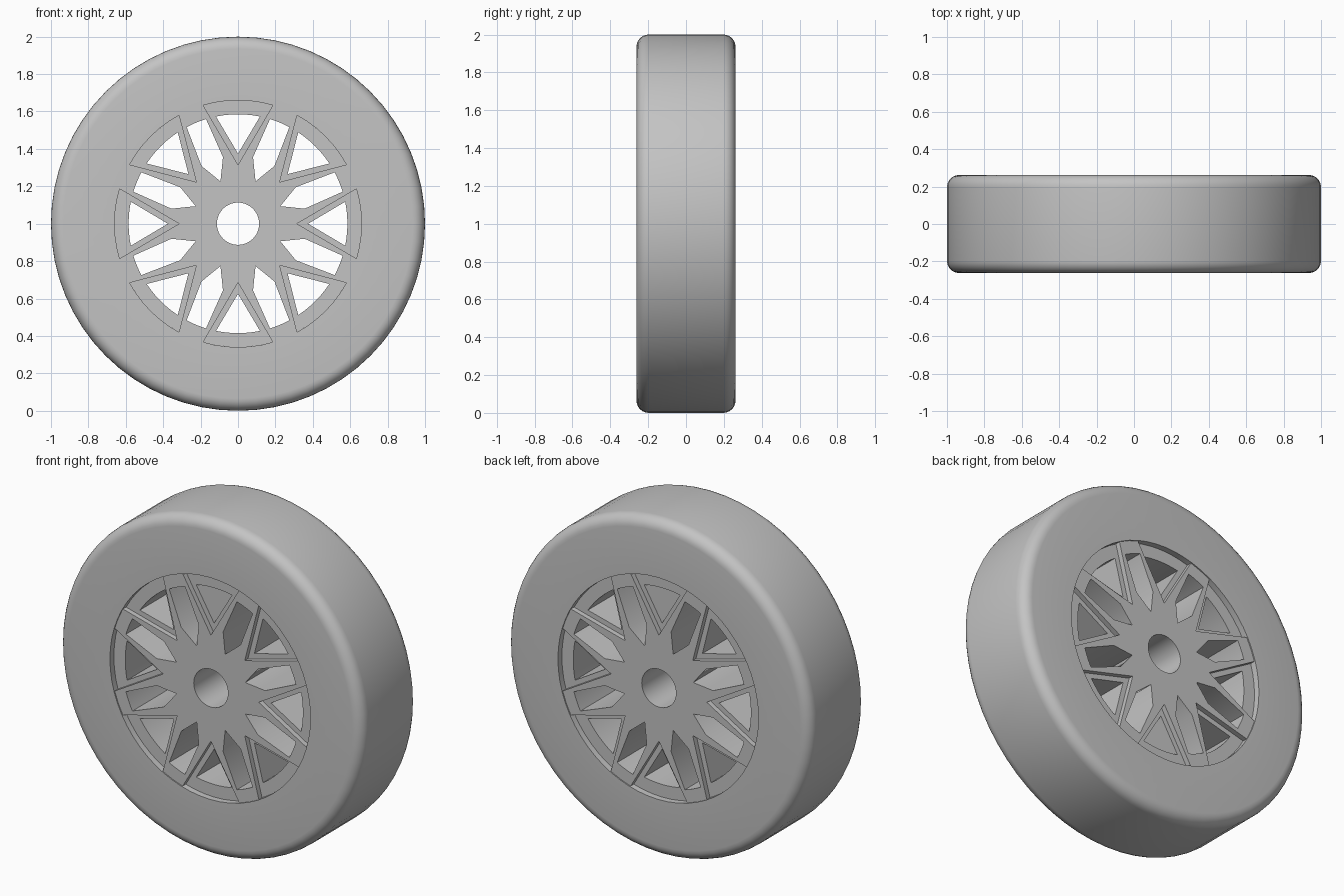
import bpy, bmesh, math
from math import sin, cos, pi, radians

cube = bpy.data.objects.get("Cube")
if cube:
    bpy.data.objects.remove(cube, do_unlink=True)

grey = bpy.data.materials.new("plain_grey")
grey.use_nodes = True
grey.diffuse_color = (0.55, 0.55, 0.55, 1)
grey.node_tree.nodes["Principled BSDF"].inputs["Base Color"].default_value = (0.55, 0.55, 0.55, 1)

RIM, HOLE, BORE = 0.66, 0.585, 0.113   # rim edge, outer end of holes, centre bore
HALF, LEDGE = 0.255, 0.225             # half depth of spokes and of recessed ledges
COUNT = 8
STEP = 2 * pi / COUNT


def polar(r, a):
    """Point at angle a, measured from straight up."""
    return (r * sin(a), r * cos(a))


def arc(r, a, b, n=6):
    return [polar(r, a + (b - a) * i / n) for i in range(n + 1)]


def turn(points, a):
    return [(x * cos(a) + y * sin(a), y * cos(a) - x * sin(a)) for x, y in points]


def plate(name, outlines, half):
    """Filled outlines (inner ones become holes), extruded both ways along y."""
    curve = bpy.data.curves.new(name, 'CURVE')
    curve.dimensions = '2D'
    curve.fill_mode = 'BOTH'
    curve.extrude = half
    for points in outlines:
        spline = curve.splines.new('POLY')
        spline.points.add(len(points) - 1)
        for p, (x, y) in zip(spline.points, points):
            p.co = (x, y, 0, 1)
        spline.use_cyclic_u = True
    obj = bpy.data.objects.new(name, curve)
    bpy.context.collection.objects.link(obj)
    obj.rotation_euler.x = pi / 2
    obj.location.z = 1
    finish(obj, True)


def finish(obj, convert=False):
    bpy.ops.object.select_all(action='DESELECT')
    obj.select_set(True)
    bpy.context.view_layer.objects.active = obj
    if convert:
        bpy.ops.object.convert(target='MESH')
        obj = bpy.context.object
        bm = bmesh.new()
        bm.from_mesh(obj.data)
        bmesh.ops.remove_doubles(bm, verts=bm.verts, dist=0.0001)
        bmesh.ops.recalc_face_normals(bm, faces=bm.faces)
        bm.to_mesh(obj.data)
        bm.free()
    obj.data.materials.clear()
    obj.data.materials.append(grey)
    bpy.ops.object.shade_smooth_by_angle(angle=radians(35))


# Tyre: rounded rectangular section spun around the axle
R = 0.065
profile = [(RIM, -0.262)]
for cy, start in ((-0.262 + R, -pi / 2), (0.262 - R, 0)):
    profile += [(1 - R + R * cos(start + i * pi / 12), cy + R * sin(start + i * pi / 12))
                for i in range(7)]
profile.append((RIM, 0.262))
bm = bmesh.new()
verts = [bm.verts.new((r, y, 0)) for r, y in profile]
edges = [bm.edges.new((verts[i], verts[(i + 1) % len(verts)])) for i in range(len(verts))]
bmesh.ops.spin(bm, geom=verts + edges, cent=(0, 0, 0), axis=(0, 1, 0),
               angle=2 * pi, steps=64, use_merge=True)
bmesh.ops.remove_doubles(bm, verts=bm.verts, dist=0.0001)
bmesh.ops.recalc_face_normals(bm, faces=bm.faces)
mesh = bpy.data.meshes.new("tyre")
bm.to_mesh(mesh)
bm.free()
tyre = bpy.data.objects.new("tyre", mesh)
tyre.location.z = 1
bpy.context.collection.objects.link(tyre)
finish(tyre)

# Wheel outlines: wide V notch, triangular hole inside it, slot between notches
V_EDGE = radians(16.4)
V_HOLE = radians(11.6)
SLOT = radians(5.5)
notch_tip, hole_tip = (0, 0.315), (0, 0.375)
triangle = [hole_tip] + arc(HOLE, V_HOLE, -V_HOLE)
slot = [(0, 0.245), (0.062, 0.36)] + arc(HOLE, SLOT, -SLOT) + [(-0.062, 0.36)]
wedge = [notch_tip] + arc(RIM, V_EDGE, -V_EDGE)

# Star of paired spokes with slots and the axle bore
star, slots, ledges = [], [], []
for i in range(COUNT):
    a = i * STEP
    star += turn([notch_tip] + arc(RIM, V_EDGE, STEP - V_EDGE), a)
    slots.append(turn(slot, a + STEP / 2))
    ledges += [turn(wedge, a), turn(triangle, a)]
plate("spoke_star", [star, arc(BORE, 0, 2 * pi * 47 / 48, 47)] + slots, HALF)

# Recessed ledges framing the triangular holes
plate("recessed_ledges", ledges, LEDGE)
